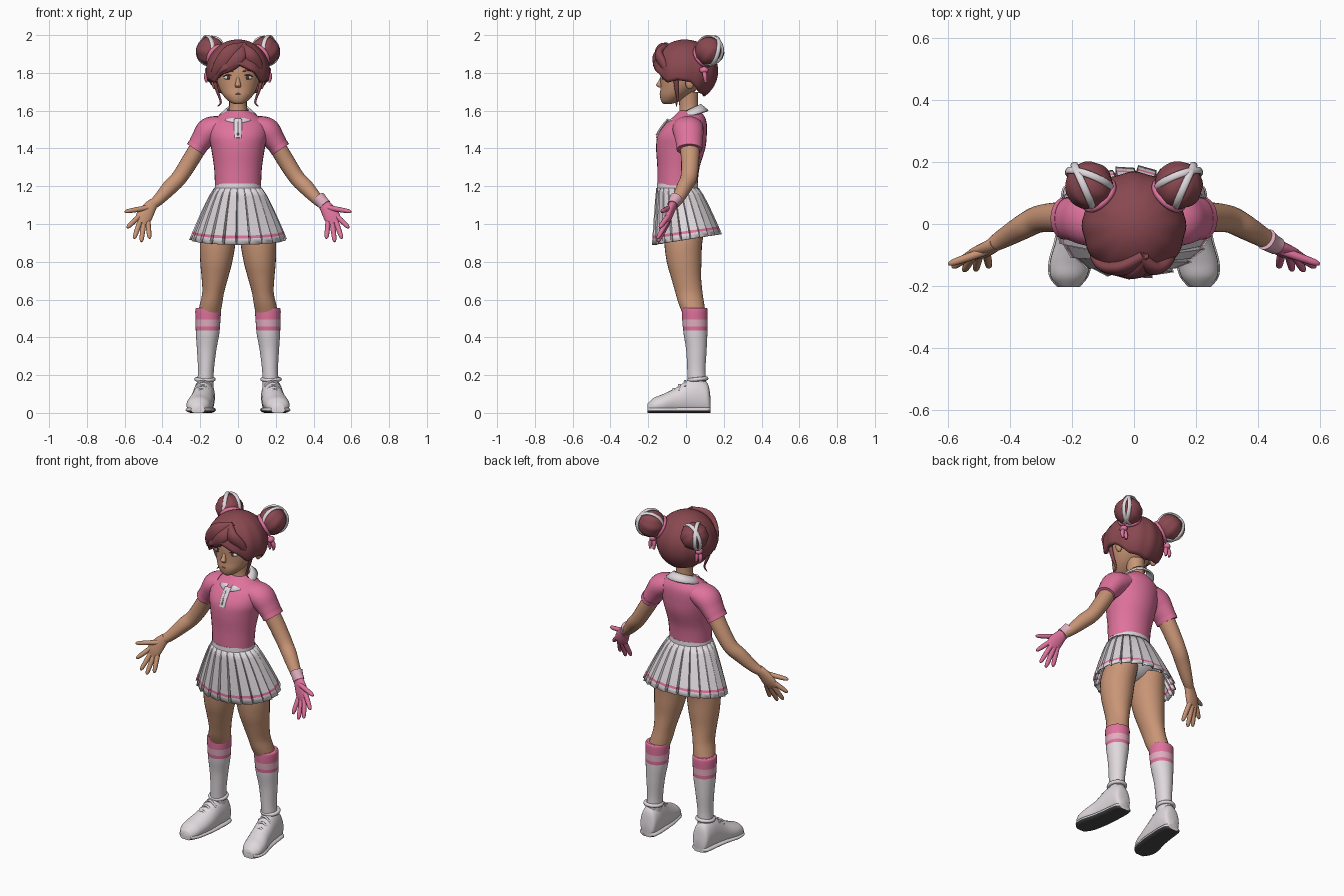
import bpy, bmesh, math
from mathutils import Vector

cube = bpy.data.objects.get("Cube")
if cube:
    bpy.data.objects.remove(cube)

UP, DEPTH, FORWARD = Vector((0, 0, 1)), Vector((0, 1, 0)), Vector((0, -1, 0))


def material(name, *rgb):
    mat = bpy.data.materials.new(name)
    mat.use_nodes = True
    mat.diffuse_color = (*rgb, 1)
    mat.node_tree.nodes["Principled BSDF"].inputs["Base Color"].default_value = (*rgb, 1)
    return mat


skin = material("skin", .58, .30, .18)
hair = material("hair", .25, .065, .08)
pink = material("pink", .74, .17, .33)
pale = material("pale pink", .75, .42, .52)
white = material("white", .74, .69, .72)
rubber = material("sole grey", .07, .065, .065)
iris = material("eye brown", .08, .035, .03)
lip = material("lip", .50, .19, .15)


def finish(name, bm, mats, angle=45):
    bmesh.ops.recalc_face_normals(bm, faces=bm.faces[:])
    mesh = bpy.data.meshes.new(name)
    bm.to_mesh(mesh)
    bm.free()
    for mat in mats:
        mesh.materials.append(mat)
    mesh.shade_smooth()
    mesh.set_sharp_from_angle(angle=math.radians(angle))
    obj = bpy.data.objects.new(name, mesh)
    bpy.context.collection.objects.link(obj)
    return obj


def surface(name, rows, mats, closed=True, caps=(True, True), rule=None, thick=0, angle=45):
    """Join rows of points into a sheet; rule(center, row) picks the material."""
    bm = bmesh.new()
    rows = [[bm.verts.new(p) for p in row] for row in rows]
    n = len(rows[0])
    for r, (low, high) in enumerate(zip(rows, rows[1:])):
        for i in range(n if closed else n - 1):
            j = (i + 1) % n
            face = bm.faces.new((low[i], low[j], high[j], high[i]))
            if rule:
                face.material_index = rule(face.calc_center_median(), r)
    for use, row in zip(caps, (rows[0], rows[-1])):
        if use:
            face = bm.faces.new(row)
            if rule:
                face.material_index = rule(face.calc_center_median(), -1)
    obj = finish(name, bm, mats, angle)
    if thick:
        mod = obj.modifiers.new("thickness", "SOLIDIFY")
        mod.thickness, mod.offset = thick, 0
    return obj


def smooth_path(keys, steps):
    """Catmull-Rom through rings of (x, y, z, half width, half depth)."""
    out = []
    for i in range(len(keys) - 1):
        a, b, c, d = (keys[min(max(k, 0), len(keys) - 1)] for k in range(i - 1, i + 3))
        for s in range(steps):
            t = s / steps
            out.append([q + t / 2 * (r - p + t * (2 * p - 5 * q + 4 * r - e + t * (3 * (q - r) + e - p)))
                        for p, q, r, e in zip(a, b, c, d)])
    return out + [list(keys[-1])]


def loft(name, keys, mats, axis=None, ref=DEPTH, n=20, steps=5, side=1, floor=-1, rule=None):
    rings = smooth_path([(k[0] * side, *k[1:]) for k in keys], steps)
    rows = []
    for i, (x, y, z, a, b) in enumerate(rings):
        along = axis or Vector(rings[min(i + 1, len(rings) - 1)][:3]) - Vector(rings[max(i - 1, 0)][:3])
        u = along.cross(ref).normalized()
        v = u.cross(along).normalized()
        row = []
        for k in range(n):
            t = math.tau * k / n
            p = Vector((x, y, z)) + u * max(a, .002) * math.cos(t) + v * max(b, .002) * math.sin(t)
            p.z = max(p.z, floor)
            row.append(p)
        rows.append(row)
    return surface(name, rows, mats, rule=rule)


def blob(name, center, radii, mat, axis=UP, groove=0):
    bm = bmesh.new()
    bmesh.ops.create_uvsphere(bm, u_segments=32, v_segments=16, radius=1)
    turn = axis.to_track_quat("Z", "Y")
    for v in bm.verts:
        ridge = 1 + groove * math.cos(8 * math.atan2(v.co.y, v.co.x) + 3 * v.co.z) * (1 - v.co.z ** 2)
        v.co = Vector(center) + turn @ Vector([c * r * ridge for c, r in zip(v.co, radii)])
    return finish(name, bm, [mat])


def hoop(name, center, normal, radius, thick, mat, stretch=1):
    bpy.ops.mesh.primitive_torus_add(location=center, rotation=normal.to_track_quat("Z", "Y").to_euler(),
                                     major_radius=radius, minor_radius=thick,
                                     major_segments=36, minor_segments=8)
    obj = bpy.context.object
    obj.name = name
    obj.scale.z = stretch
    obj.data.materials.append(mat)
    obj.data.shade_smooth()


def mix(a, b, t):
    return a + (b - a) * t


# Shirt, waistband, neck and placket
loft("shirt", [(0, -.045, 1.205, .122, .106), (0, -.04, 1.3, .127, .112), (0, -.028, 1.4, .142, .13),
               (0, -.02, 1.47, .155, .13), (0, 0, 1.53, .15, .11), (0, .015, 1.565, .115, .085),
               (0, .02, 1.6, .06, .055)], [pink], UP, n=32)
loft("waistband", [(0, -.045, 1.16, .128, .112), (0, -.045, 1.215, .12, .108)], [white], UP, n=32)
loft("neck", [(0, .02, 1.55, .06, .06), (0, .015, 1.62, .047, .05), (0, .01, 1.7, .05, .055)], [skin], UP)
loft("placket", [(0, -.095, 1.555, .02, .006), (0, -.136, 1.5, .02, .006), (0, -.154, 1.455, .018, .006)], [white])
loft("placket_stripe", [(0, -.111, 1.54, .004, .004), (0, -.14, 1.5, .004, .004), (0, -.157, 1.47, .004, .004)], [pale])

# Collar, open at the front
collar = []
for drop in (0, .5, 1):
    row = []
    for k in range(41):
        t = mix(.14, math.tau - .14, k / 40)
        front = max(0, math.cos(t)) ** 2
        r = mix(.056, .096 + .03 * front, drop)
        row.append(Vector((r * math.sin(t), .02 - r * math.cos(t),
                           1.605 - .027 * math.cos(t) - drop * (.033 + .008 * front))))
    collar.append(row)
surface("collar", collar, [white], closed=False, caps=(False, False), thick=.01)

# Pleated skirt with a stripe above the hem
PLEATS = 22
skirt = []
for t in (0, .15, .3, .45, .6, .75, .84, .89, 1):
    flare, row = t ** .85, []
    for k in range(PLEATS):
        for part, tuck in ((0, .4), (.8, 0), (.9, 1)):
            a = math.tau * (k + part) / PLEATS
            inset = .022 * tuck * (.25 + .75 * t)
            row.append(Vector(((mix(.125, .257, flare) - inset) * math.sin(a),
                               mix(-.045, .005, flare) - (mix(.11, .183, flare) - inset) * math.cos(a),
                               mix(1.19, .918 - .028 * math.cos(a), t))))
    skirt.append(row)
surface("skirt", skirt, [white, pink], caps=(False, False), thick=.006, angle=25,
        rule=lambda c, row: int(row == 6))
blob("skirt_liner", (0, -.02, 1.04), (.15, .115, .1), white)

# Head and face
loft("head", [(0, -.1, 1.634, .015, .015), (0, -.085, 1.647, .045, .045), (0, -.06, 1.68, .078, .078),
              (0, -.035, 1.72, .1, .1), (0, -.02, 1.76, .112, .115), (0, -.01, 1.82, .12, .125),
              (0, 0, 1.88, .11, .115), (0, 0, 1.93, .07, .07)], [skin], UP, n=32)
loft("nose", [(0, -.128, 1.775, .008, .008), (0, -.138, 1.75, .012, .012), (0, -.143, 1.735, .016, .015),
              (0, -.136, 1.722, .012, .008)], [skin], UP)
blob("upper_lip", (0, -.132, 1.689, ), (.019, .008, .005), lip)
blob("lower_lip", (0, -.129, 1.681), (.015, .009, .006), lip)

# Hair cap that follows the hairline around the head
LINE = ((0, 1.845), (.6, 1.8), (.95, 1.75), (1.3, 1.765), (1.75, 1.755), (2.2, 1.7), (3.2, 1.68))


def hairline(angle):
    for (a, low), (b, high) in zip(LINE, LINE[1:]):
        if angle <= b:
            return mix(low, high, (angle - a) / (b - a))


cap = []
for r in range(17):
    row = []
    for k in range(72):
        a = math.tau * k / 72
        around = min(a, math.tau - a)
        polar = mix(.03, math.acos((hairline(around) - 1.81) / .157), r / 16)
        wide = math.sin(polar) * (1 + .014 * math.cos(12 * a) * math.sin(polar))
        row.append(Vector((.157 * wide * math.sin(a), -.005 - .163 * wide * math.cos(a),
                           1.81 + .157 * math.cos(polar))))
    cap.append(row)
surface("hair_cap", cap, [hair], caps=(True, False), thick=.02)
loft("fringe_sweep", [(.03, -.1, 1.95, .012, .015), (-.03, -.14, 1.91, .045, .024), (-.08, -.135, 1.85, .045, .024),
                      (-.118, -.1, 1.79, .027, .02), (-.125, -.08, 1.75, .004, .004)], [hair])
loft("fringe_middle", [(.035, -.1, 1.95, .012, .015), (.01, -.152, 1.89, .035, .022), (-.045, -.15, 1.835, .03, .018),
                       (-.09, -.13, 1.795, .004, .004)], [hair])
loft("fringe_short", [(.02, -.1, 1.95, .012, .015), (.06, -.142, 1.9, .035, .022), (.1, -.115, 1.84, .033, .022),
                      (.128, -.075, 1.76, .004, .004)], [hair])

# Sock bands by height: pale, pink, white
def sock_band(c, row):
    return 1 if c.z > .495 or .438 < c.z < .456 else 2 if c.z > .456 else 0


SHOE = ((.176, .13, .08, .03), (.177, .115, .155, .049), (.178, .07, .185, .056), (.182, .02, .18, .058),
        (.19, -.05, .135, .062), (.205, -.12, .1, .066), (.211, -.17, .08, .058), (.212, -.203, .05, .032))
FINGERS = {"thumb": ((.485, -.09, 1.085), (.6, -.13, 1.065)), "index": ((.53, -.1, 1.035), (.587, -.14, .98)),
           "middle": ((.52, -.102, 1.01), (.55, -.152, .922)), "ring": ((.5, -.1, 1), (.512, -.15, .905)),
           "little": ((.477, -.095, 1.01), (.468, -.14, .922))}

for label, s in (("left", 1), ("right", -1)):
    def part(name):
        return label + "_" + name

    # Eyes, brows, ears and loose locks
    blob(part("eye"), (.05 * s, -.113, 1.775), (.024, .013, .012), white)
    blob(part("iris"), (.049 * s, -.122, 1.775), (.01, .006, .011), iris)
    loft(part("lash"), [(.025, -.126, 1.783, .002, .004), (.05, -.124, 1.79, .003, .005),
                        (.077, -.108, 1.782, .002, .004)], [iris], n=8, side=s)
    loft(part("brow"), [(.025, -.131, 1.805, .003, .004), (.05, -.126, 1.815, .005, .004),
                        (.082, -.104, 1.807, .002, .003)], [hair], n=8, side=s)
    blob(part("ear"), (.124 * s, .02, 1.75), (.016, .024, .036), skin)
    loft(part("lock"), [(.13, -.055, 1.79, .012, .016), (.115, -.05, 1.72, .009, .012), (.096, -.045, 1.665, .006, .006),
                        (.092, -.05, 1.64, .005, .005), (.108, -.05, 1.622, .002, .002)], [hair], n=10, side=s)

    # Hair bun with ties, ribbons and bow tails
    center, out = Vector((.145 * s, .125, 1.915)), Vector((.6 * s, .6, .45)).normalized()
    blob(part("bun"), center, (.077, .077, .077), hair, out, .03)
    hoop(part("hair_tie"), center - out * .052, out, .056, .012, pink)
    for i, (normal, shift) in enumerate(((Vector((.9 * s, -.4, 0)), .015), (Vector((.35 * s, -.9, .2)), -.015))):
        hoop(part("ribbon_%d" % i), center + normal * shift + out * .008, normal, .076, .007, white, 1.7)
    blob(part("bow_knot"), (.155 * s, .095, 1.815), (.02, .024, .018), pink)
    for i, dx in enumerate((-.012, .012)):
        loft(part("bow_tail_%d" % i), [(.155, .095, 1.815, .008, .01), (.157 + dx, .1, 1.785, .012, .012),
                                       (.155 + dx, .105, 1.75, .005, .008)], [pink], n=10, side=s)

    # Sleeve, arm and hand
    loft(part("sleeve"), [(.09, .01, 1.52, .055, .08), (.15, .012, 1.495, .07, .082), (.19, .016, 1.447, .059, .073),
                          (.222, .018, 1.4, .05, .066)], [pink], side=s)
    loft(part("sleeve_cuff"), [(.212, .018, 1.415, .054, .069), (.226, .018, 1.394, .053, .068)], [pink], side=s)
    loft(part("arm"), [(.19, .018, 1.44, .045, .055), (.25, .022, 1.34, .045, .048), (.31, .015, 1.247, .042, .044),
                       (.36, -.01, 1.195, .041, .04), (.42, -.045, 1.13, .031, .032),
                       (.458, -.068, 1.1, .026, .024)], [skin], side=s)
    glove = pink if s > 0 else skin
    loft(part("palm"), [(.445, -.062, 1.115, .026, .023), (.47, -.077, 1.083, .036, .022),
                        (.497, -.092, 1.04, .043, .019), (.513, -.103, 1.005, .034, .012)], [glove], side=s)
    for finger, (base, tip) in FINGERS.items():
        base, tip = Vector(base), Vector(tip)
        keys = [(*base.lerp(tip, t), r, r) for t, r in ((-.1, .014), (.4, .0135), (.85, .011), (1, .004))]
        loft(part(finger), keys, [glove], n=10, steps=4, side=s)
    if s > 0:
        loft("glove_cuff", [(.428, -.05, 1.138, .036, .036), (.445, -.062, 1.118, .033, .031),
                            (.46, -.07, 1.1, .034, .029)], [pale], n=24)

    # Leg and sock
    loft(part("leg"), [(.095, 0, .99, .088, .105), (.107, -.014, .9, .094, .1), (.115, -.01, .8, .085, .092),
                       (.122, 0, .72, .071, .08), (.131, .015, .64, .058, .072), (.142, .028, .58, .059, .068),
                       (.155, .045, .52, .06, .06)], [skin], UP, n=28, side=s)
    loft(part("sock"), [(.157, .045, .556, .062, .063), (.158, .046, .545, .068, .068), (.159, .047, .49, .066, .067),
                        (.161, .05, .42, .062, .063), (.166, .055, .33, .051, .054), (.17, .055, .22, .042, .048),
                        (.175, .06, .12, .045, .05)], [white, pink, pale], UP, n=28, steps=14, side=s, rule=sock_band)

    # Shoe with collar, laces and grey-bottomed sole
    loft(part("shoe"), [(x, y, h * .45, a, h * .55) for x, y, h, a in SHOE], [white], FORWARD, UP,
         n=28, side=s, floor=.012)
    loft(part("sole"), [(x, y, .016, a + .005, .02) for x, y, h, a in SHOE], [white, rubber], FORWARD, UP,
         n=28, side=s, floor=0, rule=lambda c, row: int(c.z < .013))
    hoop(part("shoe_collar"), (.175 * s, .062, .178), Vector((0, -.1, 1)), .046, .011, white)
    for i in range(3):
        y, z = -.005 - .03 * i, .168 - .021 * i
        x = .184 + .005 * i
        loft(part("lace_%d" % i), [(x - .04, y, z - .03, .006, .006), (x, y, z, .007, .007),
                                   (x + .04, y, z - .03, .006, .006)], [white], n=8, side=s)
